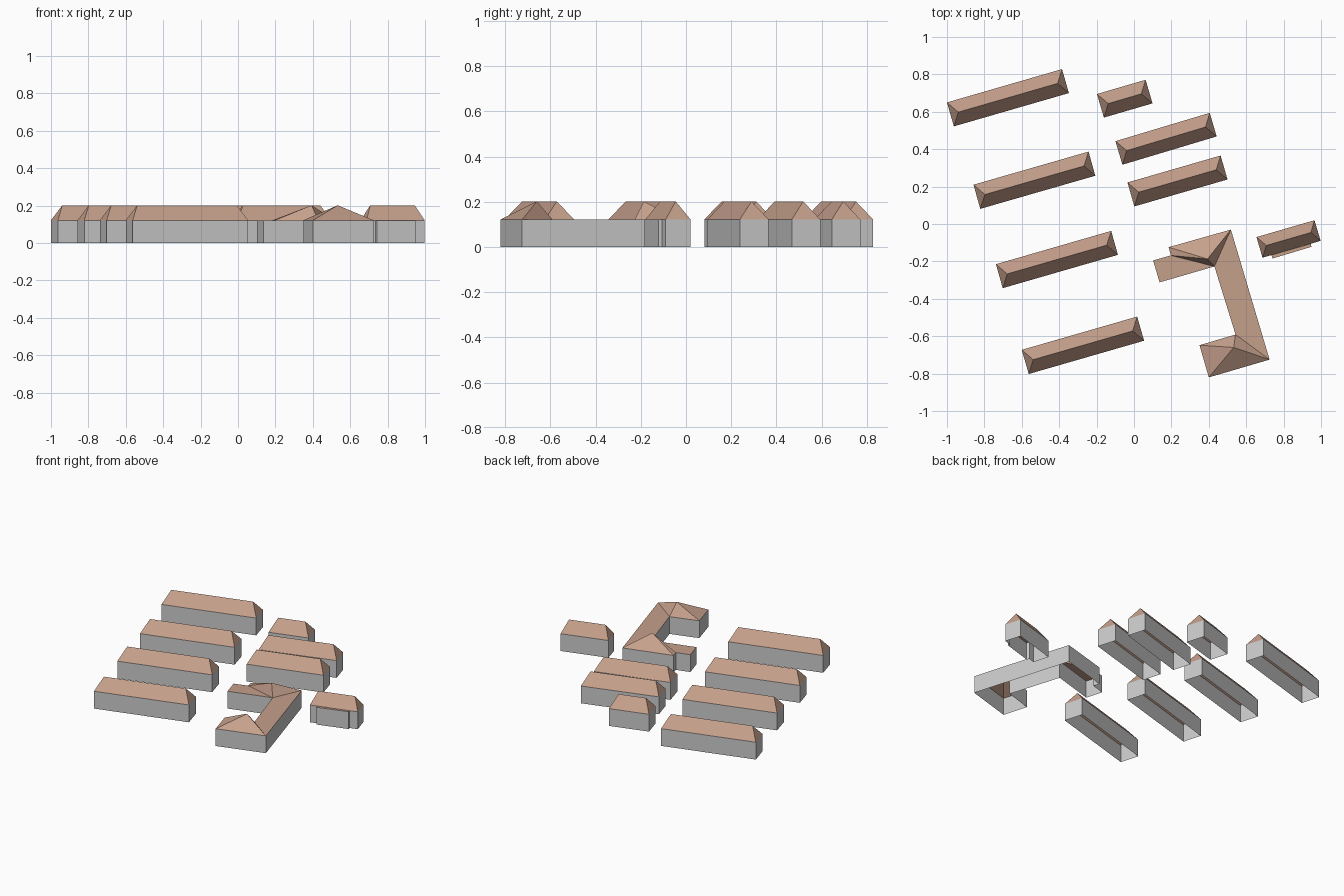
import bpy
from mathutils import Vector

if "Cube" in bpy.data.objects:
    bpy.data.objects.remove(bpy.data.objects["Cube"])

EAVE, RIDGE = 0.122, 0.202

roof_mat = bpy.data.materials.new("roof_tile")
roof_mat.diffuse_color = (0.56, 0.35, 0.26, 1)
roof_mat.use_nodes = True
roof_mat.node_tree.nodes["Principled BSDF"].inputs["Base Color"].default_value = roof_mat.diffuse_color


def make(name, verts, faces, mat=None):
    me = bpy.data.meshes.new(name)
    me.from_pydata([tuple(v) for v in verts], [], faces)
    ob = bpy.data.objects.new(name, me)
    bpy.context.collection.objects.link(ob)
    if mat:
        me.materials.append(mat)
    return ob


def lift(points, z):
    return [(x, y, z) for x, y in points]


def walls(name, outline):
    """Open wall shell around a counter-clockwise outline."""
    n = len(outline)
    faces = [(i, (i + 1) % n, n + (i + 1) % n, n + i) for i in range(n)]
    make(name, lift(outline, 0) + lift(outline, EAVE), faces)


def hip_roof(name, a, b, c, d):
    """Hip roof; ridge joins the middles of the short sides a-b and c-d."""
    c4 = [Vector(p) for p in lift((a, b, c, d), EAVE)]
    m1, m2 = (c4[0] + c4[1]) / 2, (c4[2] + c4[3]) / 2
    inset = (m2 - m1).normalized() * (c4[0] - c4[1]).length * 0.33
    up = Vector((0, 0, RIDGE - EAVE))
    make(name, c4 + [m1 + inset + up, m2 - inset + up],
         [(0, 1, 4), (1, 2, 5, 4), (2, 3, 5), (3, 0, 4, 5)], roof_mat)


def pyramid_roof(name, base, apex):
    n = len(base)
    make(name, lift(base, EAVE) + [(*apex, RIDGE)],
         [(i, (i + 1) % n, n) for i in range(n)], roof_mat)


def flat_roof(name, outline):
    make(name, lift(outline, EAVE), [tuple(range(len(outline)))], roof_mat)


# Rectangular houses: back-left, back-right, front-right corners
houses = [
    ((-1.0, 0.65), (-0.385, 0.828), (-0.348, 0.70)),
    ((-0.858, 0.21), (-0.243, 0.387), (-0.207, 0.258)),
    ((-0.738, -0.215), (-0.122, -0.037), (-0.086, -0.165)),
    ((-0.60, -0.673), (0.017, -0.495), (0.054, -0.624)),
    ((-0.198, 0.695), (0.062, 0.771), (0.099, 0.645)),
    ((-0.099, 0.443), (0.405, 0.594), (0.442, 0.468)),
    ((-0.035, 0.222), (0.463, 0.366), (0.50, 0.238)),
]
for i, (a, b, c) in enumerate(houses, 1):
    d = (a[0] + c[0] - b[0], a[1] + c[1] - b[1])
    walls(f"house_walls_{i}", [a, d, c, b])
    hip_roof(f"house_roof_{i}", a, d, c, b)

# Small house with a flat-roofed bay on its front
a, d, c, b = (0.655, -0.07), (0.687, -0.18), (0.998, -0.09), (0.965, 0.02)
p, q, r, s = (0.734, -0.1665), (0.742, -0.184), (0.949, -0.122), (0.945, -0.1055)
walls("bay_house_walls", [a, d, p, q, r, s, c, b])
hip_roof("bay_house_roof", a, d, c, b)
flat_roof("bay_flat_roof", [p, q, r, s])

# Large C-shaped building
ne, se = (0.518, -0.03), (0.725, -0.725)
sw, w2, inner_s = (0.40, -0.82), (0.35, -0.648), (0.543, -0.591)
inner_n, arm_s, arm_n = (0.43, -0.227), (0.137, -0.312), (0.102, -0.195)
step, arm_back = (0.197, -0.168), (0.185, -0.124)
walls("hall_walls", [ne, arm_back, step, arm_n, arm_s, inner_n, inner_s, w2, sw, se])
flat_roof("hall_wing_roof", [ne, inner_n, inner_s, se])
flat_roof("hall_arm_flat_roof", [arm_n, arm_s, inner_n, step])
pyramid_roof("hall_north_roof", [ne, arm_back, step, inner_n], (0.393, -0.187))
pyramid_roof("hall_south_roof", [inner_s, w2, sw, se], (0.533, -0.66))
